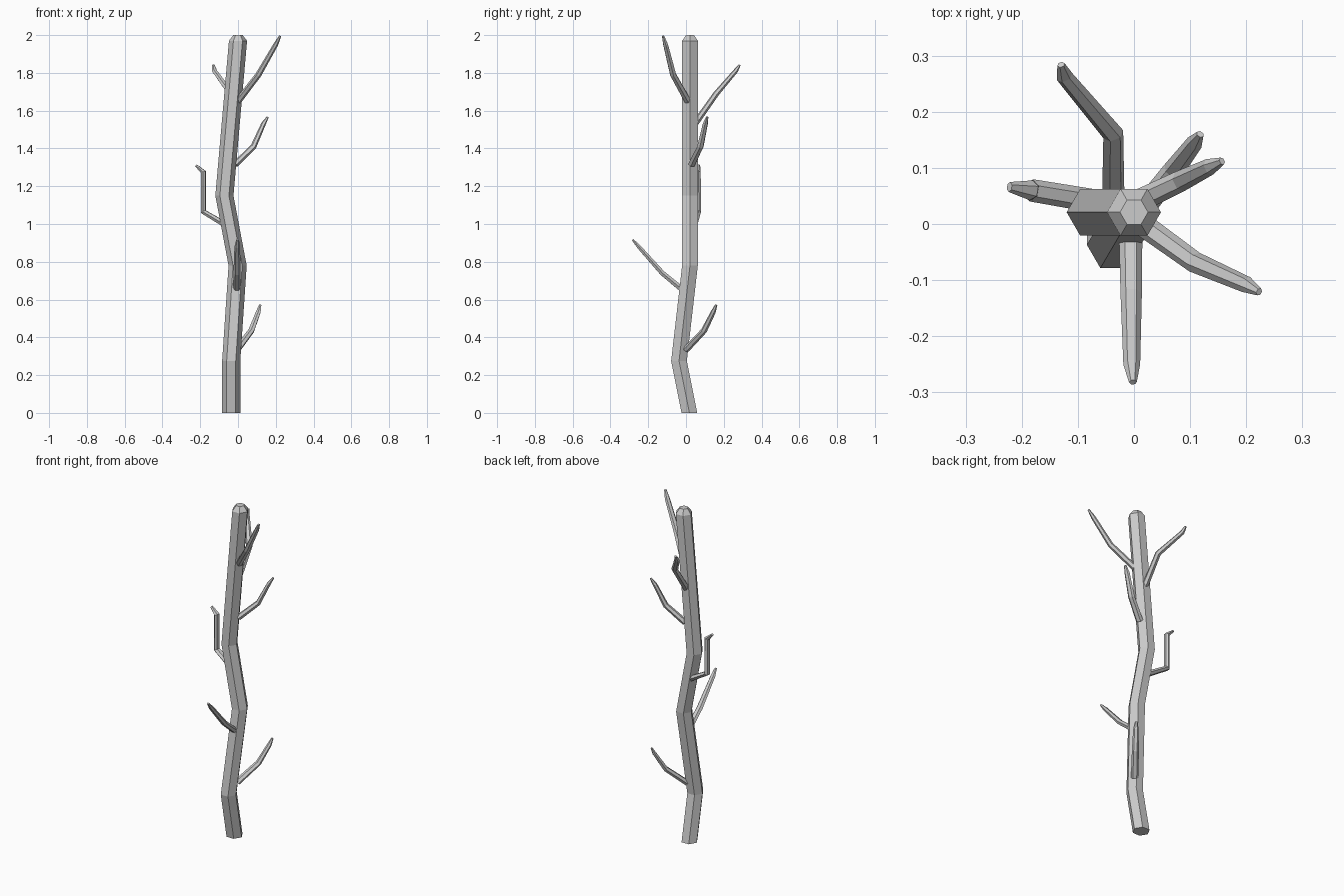
import bpy, bmesh
from math import cos, sin, pi
from mathutils import Vector

if "Cube" in bpy.data.objects:
    bpy.data.objects.remove(bpy.data.objects["Cube"])

SIDES = 6


def loft(name, rings):
    """Skin a list of (centre, axis_a, axis_b) six-sided rings into a capped solid."""
    bm = bmesh.new()
    loops = []
    for c, a, b in rings:
        loops.append([bm.verts.new(c + a * cos(2 * pi * i / SIDES) + b * sin(2 * pi * i / SIDES))
                      for i in range(SIDES)])
    for lo, hi in zip(loops, loops[1:]):
        for i in range(SIDES):
            j = (i + 1) % SIDES
            bm.faces.new((lo[i], lo[j], hi[j], hi[i]))
    bm.faces.new(loops[0][::-1])
    bm.faces.new(loops[-1])
    bmesh.ops.recalc_face_normals(bm, faces=bm.faces)
    mesh = bpy.data.meshes.new(name)
    bm.to_mesh(mesh)
    bm.free()
    obj = bpy.data.objects.new(name, mesh)
    bpy.context.collection.objects.link(obj)
    return obj


# Trunk: level hexagons with shifting centres and a chamfered top
trunk = [(-0.036, 0.018, 0, 0.048), (-0.036, -0.037, 0.275, 0.048),
         (-0.002, 0.021, 0.78, 0.048), (-0.072, 0.021, 1.15, 0.048),
         (0, 0.021, 1.97, 0.048), (0, 0.021, 2.0, 0.025)]
loft("trunk", [(Vector((x, y, z)), Vector((r, 0, 0)), Vector((0, r, 0)))
               for x, y, z, r in trunk])


def branch(name, points, radii=(0.021, 0.019, 0.015, 0.007)):
    """Tapered twig, rings perpendicular to the path and slightly flattened."""
    pts = [Vector(p) for p in points]
    flat = pts[-1] - pts[0]
    side = Vector((flat.y, -flat.x, 0)).normalized()
    rings = []
    for i, (p, r) in enumerate(zip(pts, radii)):
        before = (p - pts[max(i - 1, 0)]).normalized()
        after = (pts[min(i + 1, len(pts) - 1)] - p).normalized()
        t = (before + after).normalized()
        a = (side - t * side.dot(t)).normalized()
        rings.append((p, a * r, t.cross(a) * r * 0.8))
    loft(name, rings)


# Branches, from low to high
branch("branch_low_right", [(-0.005, 0.0, 0.335), (0.07, 0.095, 0.435),
                            (0.108, 0.145, 0.535), (0.118, 0.16, 0.572)])
branch("branch_low_front", [(-0.006, -0.01, 0.645), (-0.005, -0.125, 0.74),
                            (-0.004, -0.25, 0.88), (-0.002, -0.282, 0.917)])
branch("branch_left", [(-0.065, 0.04, 0.995), (-0.183, 0.06, 1.065),
                       (-0.183, 0.06, 1.275), (-0.222, 0.066, 1.31)],
       (0.021, 0.02, 0.018, 0.009))
branch("branch_mid_right", [(-0.015, 0.03, 1.315), (0.082, 0.076, 1.41),
                            (0.135, 0.102, 1.53), (0.157, 0.112, 1.566)])
branch("branch_back", [(-0.037, 0.04, 1.52), (-0.037, 0.16, 1.69),
                       (-0.124, 0.263, 1.81), (-0.13, 0.284, 1.842)])
branch("branch_top_right", [(0.0, 0.01, 1.65), (0.108, -0.068, 1.79),
                            (0.2, -0.108, 1.95), (0.223, -0.121, 1.995)])
